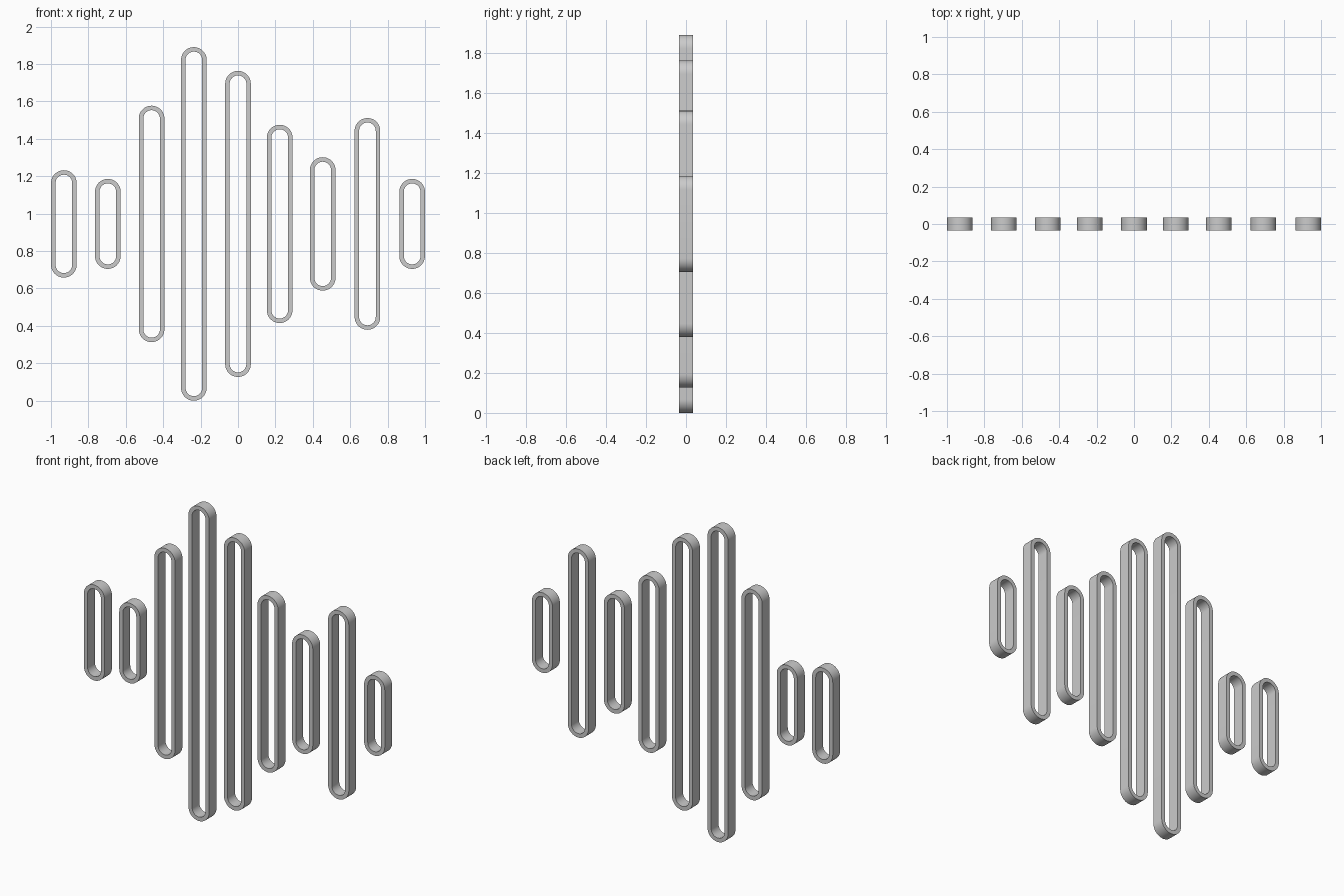
import bpy, bmesh, math

if "Cube" in bpy.data.objects:
    bpy.data.objects.remove(bpy.data.objects["Cube"])

RADIUS = 0.0685    # outer end radius of every ring
WALL = 0.024       # wall thickness
DEPTH = 0.07
MID_Z = 0.945
SEG = 24           # segments per rounded end


def stadium(half_height, r):
    """Outline with straight sides and semicircular ends."""
    c = half_height - RADIUS
    pts = []
    for start, z in ((0, c), (math.pi, -c)):
        for i in range(SEG + 1):
            a = start + math.pi * i / SEG
            pts.append((r * math.cos(a), z + r * math.sin(a)))
    return pts


def ring(name, x, half_height):
    bm = bmesh.new()
    outer = stadium(half_height, RADIUS)
    inner = stadium(half_height, RADIUS - WALL)
    d = DEPTH / 2
    # front outer, back outer, back inner, front inner
    loops = [[bm.verts.new((px, y, pz)) for px, pz in pts]
             for pts, y in ((outer, -d), (outer, d), (inner, d), (inner, -d))]
    n = len(outer)
    for k in range(4):
        a, b = loops[k], loops[(k + 1) % 4]
        for i in range(n):
            j = (i + 1) % n
            bm.faces.new((a[i], a[j], b[j], b[i]))
    bmesh.ops.recalc_face_normals(bm, faces=bm.faces)
    mesh = bpy.data.meshes.new(name)
    bm.to_mesh(mesh)
    bm.free()
    ob = bpy.data.objects.new(name, mesh)
    ob.location = (x, 0, MID_Z)
    bpy.context.collection.objects.link(ob)
    bpy.context.view_layer.objects.active = ob
    ob.select_set(True)


# Row of upright rings: centre x, half height
bars = [(-0.931, 0.287), (-0.696, 0.2405), (-0.462, 0.632),
        (-0.236, 0.945), (0.0, 0.818), (0.223, 0.53),
        (0.453, 0.3565), (0.692, 0.566), (0.931, 0.2405)]
for i, (x, h) in enumerate(bars, 1):
    ring(f"oblong_ring_{i}", x, h)

bpy.ops.object.shade_smooth_by_angle(angle=math.radians(30))
